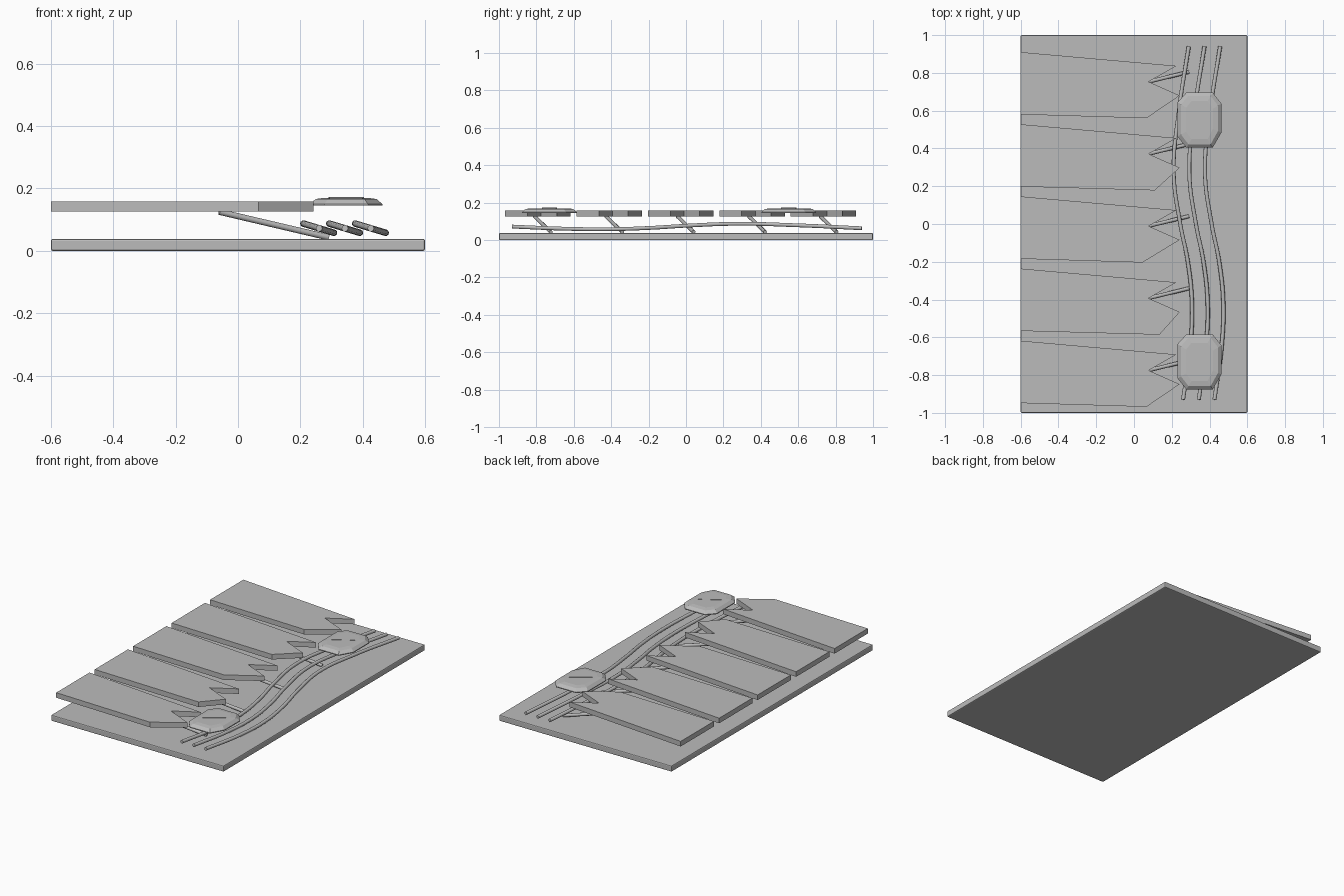
import bpy, bmesh
from mathutils import Vector

cube = bpy.data.objects.get("Cube")
if cube:
    bpy.data.objects.remove(cube, do_unlink=True)

grey = bpy.data.materials.new("mid_grey")
grey.use_nodes = True
grey.diffuse_color = (0.5, 0.5, 0.5, 1)
grey.node_tree.nodes["Principled BSDF"].inputs["Base Color"].default_value = (0.5, 0.5, 0.5, 1)


def loft(name, rings):
    """Closed solid through matching rings of points, bottom to top."""
    bm = bmesh.new()
    loops = [[bm.verts.new(p) for p in ring] for ring in rings]
    n = len(loops[0])
    for low, high in zip(loops, loops[1:]):
        for i in range(n):
            j = (i + 1) % n
            bm.faces.new((low[i], low[j], high[j], high[i]))
    bm.faces.new(loops[0])
    bm.faces.new(loops[-1])
    bmesh.ops.recalc_face_normals(bm, faces=bm.faces)
    mesh = bpy.data.meshes.new(name)
    bm.to_mesh(mesh)
    bm.free()
    obj = bpy.data.objects.new(name, mesh)
    bpy.context.collection.objects.link(obj)
    mesh.materials.append(grey)
    return obj


def tube(name, points, radius, smooth_path):
    """Round capped rod along a path."""
    curve = bpy.data.curves.new(name, "CURVE")
    curve.dimensions = "3D"
    curve.bevel_depth = radius
    curve.bevel_resolution = 3
    curve.use_fill_caps = True
    curve.resolution_u = 10
    spline = curve.splines.new("BEZIER")
    spline.bezier_points.add(len(points) - 1)
    for bp, co in zip(spline.bezier_points, points):
        bp.co = co
        bp.handle_left_type = bp.handle_right_type = "AUTO" if smooth_path else "VECTOR"
    if not smooth_path:
        spline.resolution_u = 1
    obj = bpy.data.objects.new(name, curve)
    bpy.context.collection.objects.link(obj)
    curve.materials.append(grey)
    return obj


# Base board with softened edges
outline = [(-0.6, -1), (0.6, -1), (0.6, 1), (-0.6, 1)]
base = loft("base_board", [[(x, y, z) for x, y in outline] for z in (0, 0.038)])
bevel = base.modifiers.new("soft_edge", "BEVEL")
bevel.width = 0.006
bevel.segments = 2

# Notched planks, each on a slanted strut
plank_pitch = 0.382
corner_x = [0.066, 0.11, 0.045, 0.135, 0.066]
for i, cx in enumerate(corner_x):
    d = -plank_pitch * i
    shape = [(-0.6, 0.91), (0.225, 0.837), (0.077, 0.753),
             (0.242, 0.68), (cx, 0.56), (-0.6, 0.58)]
    loft(f"plank_{i + 1}", [[(x, y + d, z) for x, y in shape] for z in (0.126, 0.158)])
    tube(f"strut_{i + 1}", [(-0.06, 0.72 + d, 0.125), (0.29, 0.805 + d, 0.043)], 0.01, False)

# Three parallel wavy cables, dipping as they swing outward
path = [(0.94, 0.29), (0.6, 0.238), (0.27, 0.21), (0, 0.245),
        (-0.2, 0.285), (-0.42, 0.307), (-0.65, 0.298), (-0.93, 0.26)]
for k in range(3):
    pts = [(x + 0.083 * k, y, 0.073 - 0.3 * (x - 0.2575)) for y, x in path]
    tube(f"cable_{k + 1}", pts, 0.0105, True)

# Chamfered octagonal clips with a small diagonal ridge
hw, hl = 0.116, 0.146
octagon = [(-0.6, 1), (0.6, 1), (1, 0.6), (1, -0.45),
           (0.6, -1), (-0.6, -1), (-1, -0.6), (-1, 0.65)]
levels = [(0.145, 0), (0.15, 0), (0.166, 0.018), (0.17, 0.045)]
for name, cy in (("back", 0.55), ("front", -0.73)):
    loft(f"{name}_clip", [[(0.347 + x * (hw - inset), cy + y * (hl - inset), z)
                           for x, y in octagon] for z, inset in levels])
    along = Vector((0.055, 0.038, 0))
    side = Vector((-0.002, 0.003, 0))
    mid = Vector((0.347, cy, 0))
    corners = [mid - along - side, mid + along - side, mid + along + side, mid - along + side]
    loft(f"{name}_clip_ridge", [[c + Vector((0, 0, z)) for c in corners] for z in (0.168, 0.173)])
